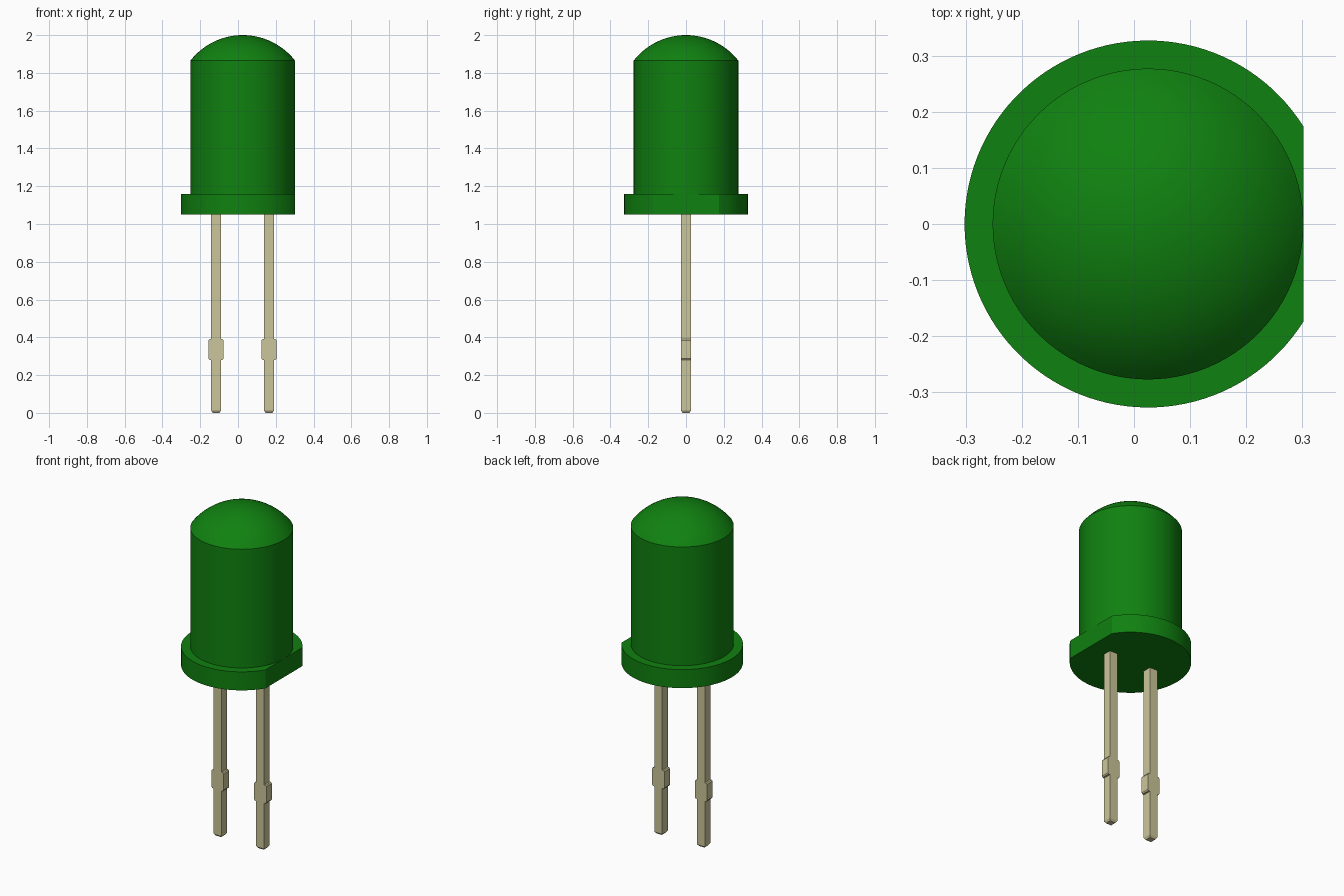
import bpy, bmesh
from math import cos, sin, acos, asin, pi, radians

cube = bpy.data.objects.get("Cube")
if cube:
    bpy.data.objects.remove(cube, do_unlink=True)

CX = 0.025          # lens axis
BODY_R, RIM_R = 0.277, 0.327
RIM_Z0, RIM_Z1 = 1.05, 1.16
SHOULDER, TOP = 1.865, 2.0
SEG = 96


def material(name, rgb):
    mat = bpy.data.materials.new(name)
    mat.use_nodes = True
    mat.diffuse_color = (*rgb, 1)
    mat.node_tree.nodes["Principled BSDF"].inputs["Base Color"].default_value = (*rgb, 1)
    return mat


green = material("green plastic", (0.005, 0.22, 0.005))
metal = material("pale metal", (0.6, 0.56, 0.32))


def loft(name, rings, mat, tip=None):
    """Skin a stack of matching rings, cap the ends (or close on a tip point)."""
    bm = bmesh.new()
    loops = [[bm.verts.new(p) for p in ring] for ring in rings]
    n = len(loops[0])
    for a, b in zip(loops, loops[1:]):
        for i in range(n):
            j = (i + 1) % n
            bm.faces.new((a[i], a[j], b[j], b[i]))
    bm.faces.new(loops[0][::-1])
    if tip:
        apex = bm.verts.new(tip)
        for i in range(n):
            bm.faces.new((loops[-1][i], loops[-1][(i + 1) % n], apex))
    else:
        bm.faces.new(loops[-1])
    bmesh.ops.recalc_face_normals(bm, faces=bm.faces)
    for f in bm.faces:
        f.smooth = True
    for e in bm.edges:
        e.smooth = e.calc_face_angle(0) < radians(20)
    mesh = bpy.data.meshes.new(name)
    bm.to_mesh(mesh)
    bm.free()
    mesh.materials.append(mat)
    obj = bpy.data.objects.new(name, mesh)
    bpy.context.collection.objects.link(obj)
    return obj


def circle(r, z):
    return [(CX + r * cos(2 * pi * i / SEG), r * sin(2 * pi * i / SEG), z)
            for i in range(SEG)]


# Lens: straight cylinder closed by a shallow spherical cap
rise = TOP - SHOULDER
sphere_r = (BODY_R ** 2 + rise ** 2) / (2 * rise)
cap = asin(BODY_R / sphere_r)
STEPS = 14
rings = [circle(BODY_R, RIM_Z0 + 0.02)]
for k in range(STEPS):
    t = cap * (1 - k / STEPS)
    rings.append(circle(sphere_r * sin(t), TOP - sphere_r * (1 - cos(t))))
loft("lens_body", rings, green, tip=(CX, 0, TOP))

# Rim: disc with a flat on the +x side, level with the lens wall
half = acos(BODY_R / RIM_R)


def rim_outline(z):
    angles = [half + (2 * pi - 2 * half) * i / SEG for i in range(SEG + 1)]
    return [(CX + RIM_R * cos(a), RIM_R * sin(a), z) for a in angles]


loft("base_rim", [rim_outline(RIM_Z0), rim_outline(RIM_Z1)], green)

# Leads: square pins with a chamfered tip and a wider stop
LEAD = 0.026
STOP = 0.04
SECTIONS = [  # height, half width, half depth
    (0, 0.018, 0.018), (0.012, LEAD, LEAD),
    (0.28, LEAD, LEAD), (0.281, 0.035, LEAD), (0.288, STOP, LEAD),
    (0.383, STOP, LEAD), (0.39, 0.035, LEAD), (0.391, LEAD, LEAD),
    (RIM_Z0 + 0.01, LEAD, LEAD),
]


def lead(name, x):
    loft(name, [[(x - w, -d, z), (x + w, -d, z), (x + w, d, z), (x - w, d, z)]
                for z, w, d in SECTIONS], metal)


lead("right_lead", CX - 0.141)
lead("left_lead", CX + 0.139)
